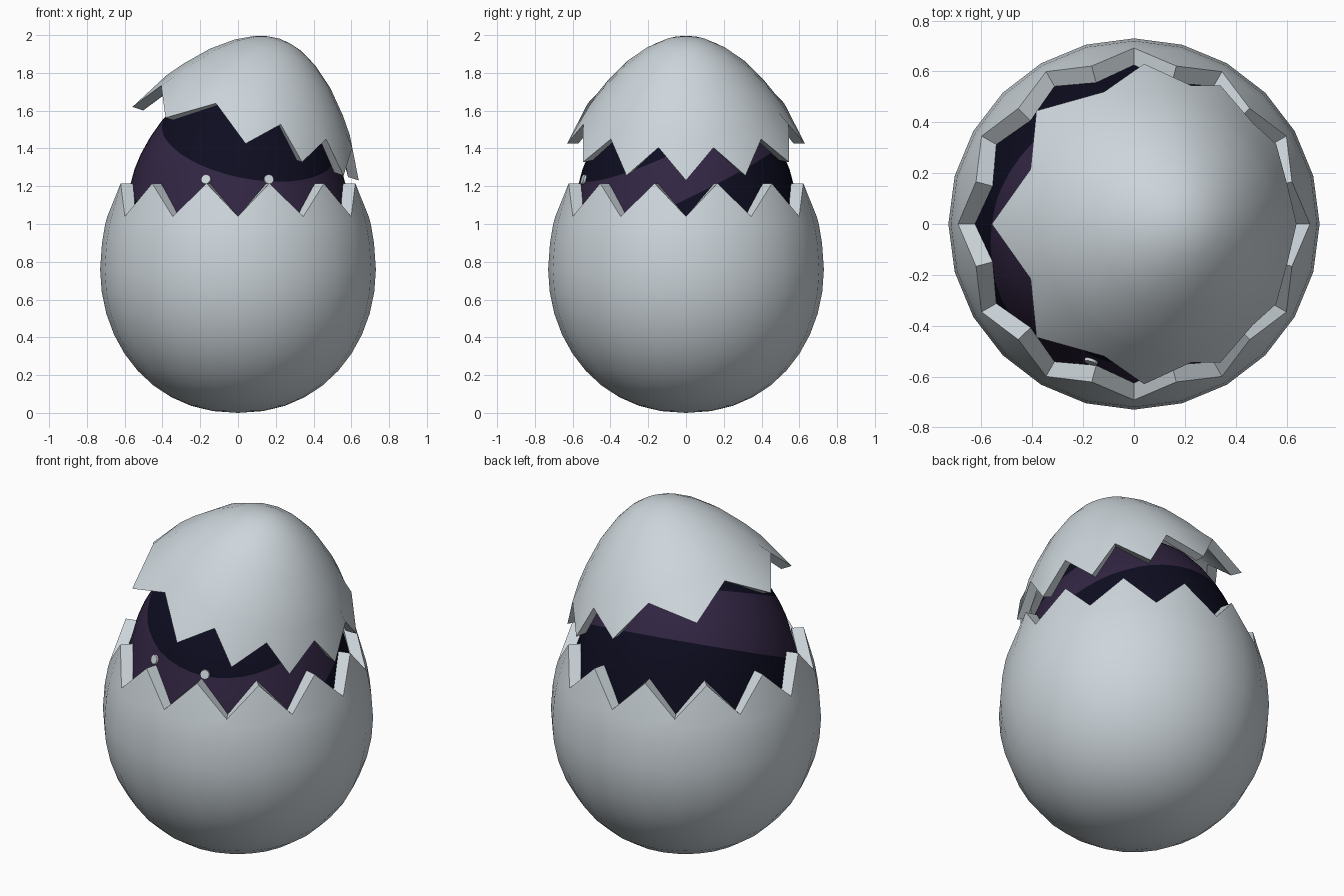
import bpy, bmesh, math
from mathutils import Matrix, Vector

if "Cube" in bpy.data.objects:
    bpy.data.objects.remove(bpy.data.objects["Cube"])


def material(name, rgb):
    m = bpy.data.materials.new(name)
    m.diffuse_color = (*rgb, 1)
    m.use_nodes = True
    m.node_tree.nodes["Principled BSDF"].inputs["Base Color"].default_value = m.diffuse_color
    return m


SHELL = material("pale grey shell", (0.61, 0.67, 0.71))
NAVY = material("dark navy", (0.004, 0.004, 0.015))
PURPLE = material("deep purple", (0.032, 0.019, 0.056))


def lathe(rings, angles):
    """Loft rings of (r, z) or (r_even, z_even, r_odd, z_odd); r = 0 makes a pole."""
    bm = bmesh.new()
    rows = []
    for ring in rings:
        if ring[0] == 0:
            rows.append([bm.verts.new((0, 0, ring[1]))])
            continue
        r = []
        for i, a in enumerate(angles):
            rad, z = ring[2:] if len(ring) == 4 and i % 2 else ring[:2]
            a = math.radians(a)
            r.append(bm.verts.new((rad * math.cos(a), rad * math.sin(a), z)))
        rows.append(r)
    n = len(angles)
    for a, b in zip(rows, rows[1:]):
        for i in range(n):
            j = (i + 1) % n
            if len(a) == 1:
                bm.faces.new((a[0], b[j], b[i]))
            elif len(b) == 1:
                bm.faces.new((a[i], a[j], b[0]))
            else:
                bm.faces.new((a[i], a[j], b[j], b[i]))
    bmesh.ops.recalc_face_normals(bm, faces=bm.faces[:])
    return bm


def finish(bm, name, mats, angle=35):
    me = bpy.data.meshes.new(name)
    bm.to_mesh(me)
    bm.free()
    for m in mats:
        me.materials.append(m)
    ob = bpy.data.objects.new(name, me)
    bpy.context.collection.objects.link(ob)
    bpy.ops.object.select_all(action='DESELECT')
    ob.select_set(True)
    bpy.context.view_layer.objects.active = ob
    bpy.ops.object.shade_smooth_by_angle(angle=math.radians(angle))
    return ob


# Lower shell: egg bottom with twelve zigzag teeth and a thick rim
outer = [(0, 0)]
for i in range(1, 11):
    t = math.radians(9 * i)
    outer.append((0.73 * math.sin(t) ** 0.92, 0.76 - 0.76 * math.cos(t)))
outer += [(0.72, 0.9), (0.703, 1.0)]
rim = [(0.692, 1.04, 0.643, 1.215), (0.625, 1.04, 0.575, 1.215)]
inner = [(0.65, 0.92), (0.63, 0.7), (0.5, 0.35), (0, 0.15)]
finish(lathe(outer + rim + inner, [-90 + 15 * i for i in range(24)]),
       "lower_shell", [SHELL])

# Cap: tilted egg top, fine teeth on the right and coarse teeth on the left
cap_angles = [-90 + 15 * i for i in range(12)] + [90 + 22.5 * i for i in range(8)]
cap_rings = [(0, 0.585), (0.065, 0.577), (0.13, 0.558), (0.225, 0.507), (0.335, 0.42),
             (0.445, 0.3), (0.51, 0.215),
             (0.63, 0.0, 0.563, 0.155), (0.57, 0.0, 0.503, 0.155),
             (0.45, 0.215), (0.385, 0.3), (0.275, 0.4), (0.15, 0.48), (0, 0.51)]
cap = lathe(cap_rings, cap_angles)
cap.transform(Matrix.Translation((0.04, 0, 1.425)) @ Matrix.Rotation(math.radians(18), 4, 'Y'))
finish(cap, "shell_cap", [SHELL])

# Creature body: dark egg with a slanted purple band
body_rings = [(0, 0.12), (0.35, 0.22), (0.56, 0.42), (0.64, 0.7), (0.638, 0.9),
              (0.612, 1.04), (0.595, 1.12), (0.572, 1.2), (0.548, 1.29), (0.515, 1.37),
              (0.465, 1.46), (0.405, 1.545), (0.33, 1.63), (0.22, 1.71), (0.1, 1.755), (0, 1.765)]
body = lathe(body_rings, [7.5 * i for i in range(48)])
UPPER, LOWER = (1.50, -0.19, 0.45), (1.19, -0.10, 0.47)


def above(p, plane):
    return p.z > plane[0] + plane[1] * p.x + plane[2] * p.y


for h, sx, sy in (UPPER, LOWER):
    bmesh.ops.bisect_plane(body, geom=body.verts[:] + body.edges[:] + body.faces[:],
                           plane_co=(0, 0, h), plane_no=Vector((-sx, -sy, 1)).normalized())
for f in body.faces:
    c = f.calc_center_median()
    f.material_index = int(above(c, LOWER) and not above(c, UPPER))
finish(body, "creature_body", [NAVY, PURPLE], 60)

# Eyes: two small pale discs lying on the front of the body
for side, x in (("left", -0.168), ("right", 0.162)):
    out = Vector((x, -math.sqrt(0.563 ** 2 - x * x), 0.16))
    turn = out.to_track_quat('Z', 'Y').to_matrix().to_4x4()
    bm = bmesh.new()
    bmesh.ops.create_cone(bm, cap_ends=True, segments=12, radius1=0.028, radius2=0.026, depth=0.02,
                          matrix=Matrix.Translation((out.x, out.y, 1.235)) @ turn)
    finish(bm, side + "_eye", [SHELL])
